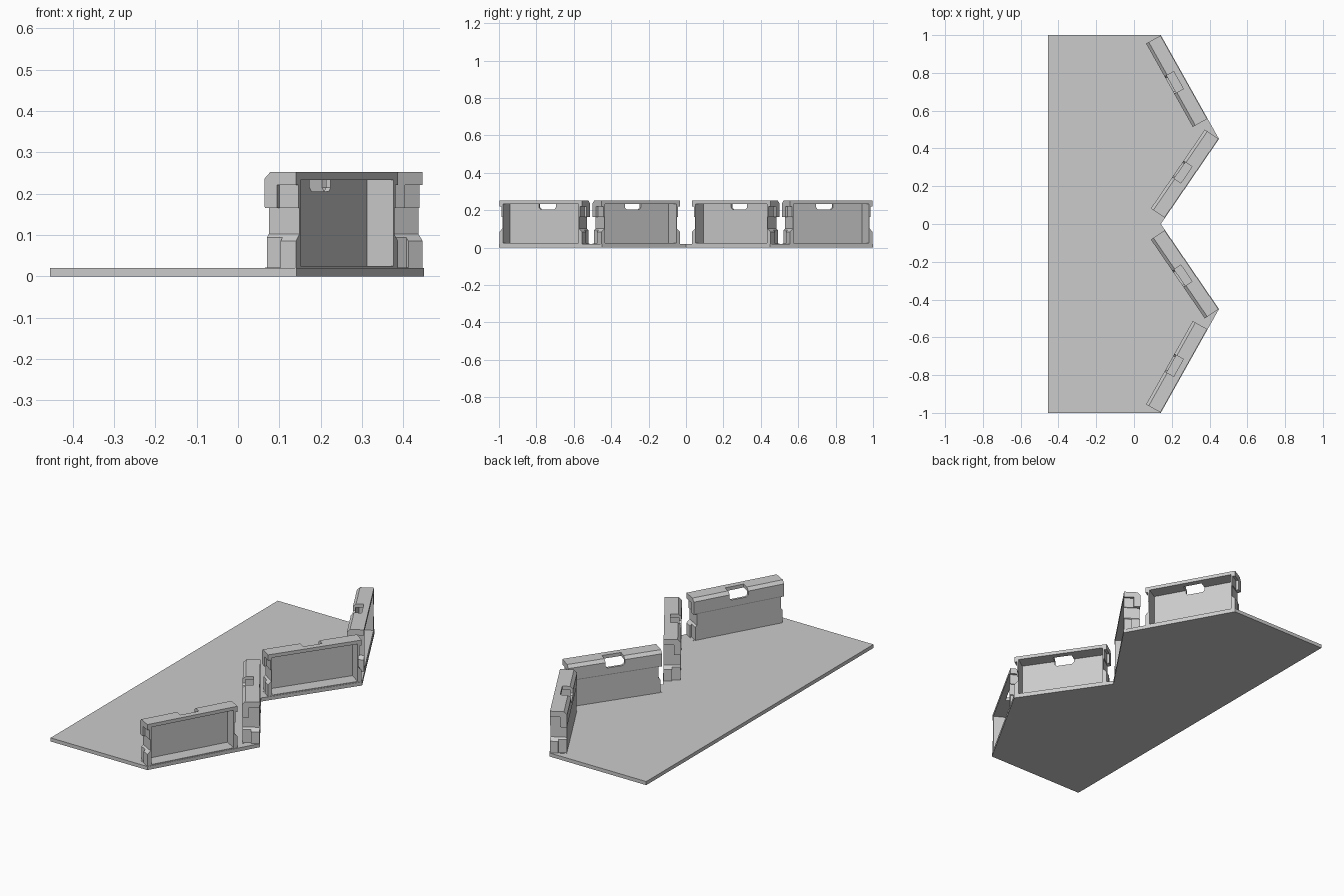
import bpy, bmesh, math
from mathutils import Matrix, Vector

if "Cube" in bpy.data.objects:
    bpy.data.objects.remove(bpy.data.objects["Cube"])

grey = bpy.data.materials.new("light grey")
grey.diffuse_color = (0.6, 0.6, 0.6, 1)
grey.use_nodes = True
grey.node_tree.nodes["Principled BSDF"].inputs["Base Color"].default_value = grey.diffuse_color


def prism(name, points, depth, axis):
    """Extrude a closed outline along an axis; the outline fills the other two axes."""
    order = {"x": lambda a, b, d: (d, a, b),
             "y": lambda a, b, d: (a, d, b),
             "z": lambda a, b, d: (a, b, d)}[axis]
    bm = bmesh.new()
    low = [bm.verts.new(order(a, b, depth[0])) for a, b in points]
    high = [bm.verts.new(order(a, b, depth[1])) for a, b in points]
    bm.faces.new(low)
    bm.faces.new(high[::-1])
    n = len(points)
    for i in range(n):
        bm.faces.new((low[i], low[(i + 1) % n], high[(i + 1) % n], high[i]))
    bmesh.ops.recalc_face_normals(bm, faces=bm.faces)
    mesh = bpy.data.meshes.new(name)
    bm.to_mesh(mesh)
    bm.free()
    mesh.materials.append(grey)
    obj = bpy.data.objects.new(name, mesh)
    bpy.context.collection.objects.link(obj)
    return obj


def box(name, x, y, z):
    return prism(name, [(x[0], y[0]), (x[1], y[0]), (x[1], y[1]), (x[0], y[1])], z, "z")


# zigzag base plate
edge = [(0.142, 1.0), (0.45, 0.45), (0.142, 0.0), (0.45, -0.45), (0.142, -1.0)]
prism("base_plate", [(-0.455, 1.0)] + edge + [(-0.455, -1.0)], (0, 0.02), "z")

# wall module: local x along the wall, y from outer face inward
L, T, H = 0.253, 0.09, 0.252
wall = prism("wall_module", [(0.003, 0.003), (T - 0.002, 0.003), (T - 0.002, 0.165),
                             (T, 0.17), (T, H - 0.016), (T - 0.016, H), (0.003, H)],
             (-L, L), "x")

cutters = [
    # open tray on the outer face
    box("tray_cutter", (-L + 0.022, L - 0.022), (-0.05, 0.077), (0.025, 0.233)),
    # finger opening in the top inner edge
    prism("latch_cutter", [(-0.052, 0.215), (-0.042, 0.205), (0.042, 0.205), (0.052, 0.215),
                           (0.052, 0.3), (-0.052, 0.3)], (0.035, 0.15), "y"),
]
for s in (-1, 1):
    # waist notch through each end
    cutters.append(prism("notch_cutter", [(s * (L + 0.02), 0.085), (s * L, 0.085),
                                          (s * (L - 0.018), 0.102), (s * (L - 0.018), 0.165),
                                          (s * (L + 0.02), 0.165)], (-0.05, 0.15), "y"))
    # hook recess under the end lip
    x = sorted((s * (L - 0.013), s * (L + 0.03)))
    cutters.append(box("hook_cutter", x, (-0.05, 0.055), (0.16, 0.221)))
    # slightly set back lower inner end
    x = sorted((s * (L - 0.009), s * (L + 0.03)))
    cutters.append(box("foot_cutter", x, (0.045, 0.15), (0.021, 0.12)))

for c in cutters:
    mod = wall.modifiers.new("cut", "BOOLEAN")
    mod.operation = "DIFFERENCE"
    mod.solver = "EXACT"
    mod.object = c
bpy.context.view_layer.update()
deps = bpy.context.evaluated_depsgraph_get()
module = bpy.data.meshes.new_from_object(wall.evaluated_get(deps))
for o in cutters + [wall]:
    bpy.data.objects.remove(o)

# one module along each slanted edge of the plate, starting at its outer corner
for name, a, b in (("outer_wall_back", 0, 1), ("inner_wall_back", 1, 2),
                   ("inner_wall_front", 3, 2), ("outer_wall_front", 4, 3)):
    start, end = Vector(edge[a]), Vector(edge[b])
    along = (end - start).normalized()
    centre = start + along * (L + 0.001)
    inward = Vector((along.y, -along.x))
    if inward.x > 0:
        inward = -inward
    angle = math.atan2(-inward.x, inward.y)
    obj = bpy.data.objects.new(name, module)
    obj.matrix_world = Matrix.Translation((centre.x, centre.y, 0)) @ Matrix.Rotation(angle, 4, "Z")
    bpy.context.collection.objects.link(obj)
